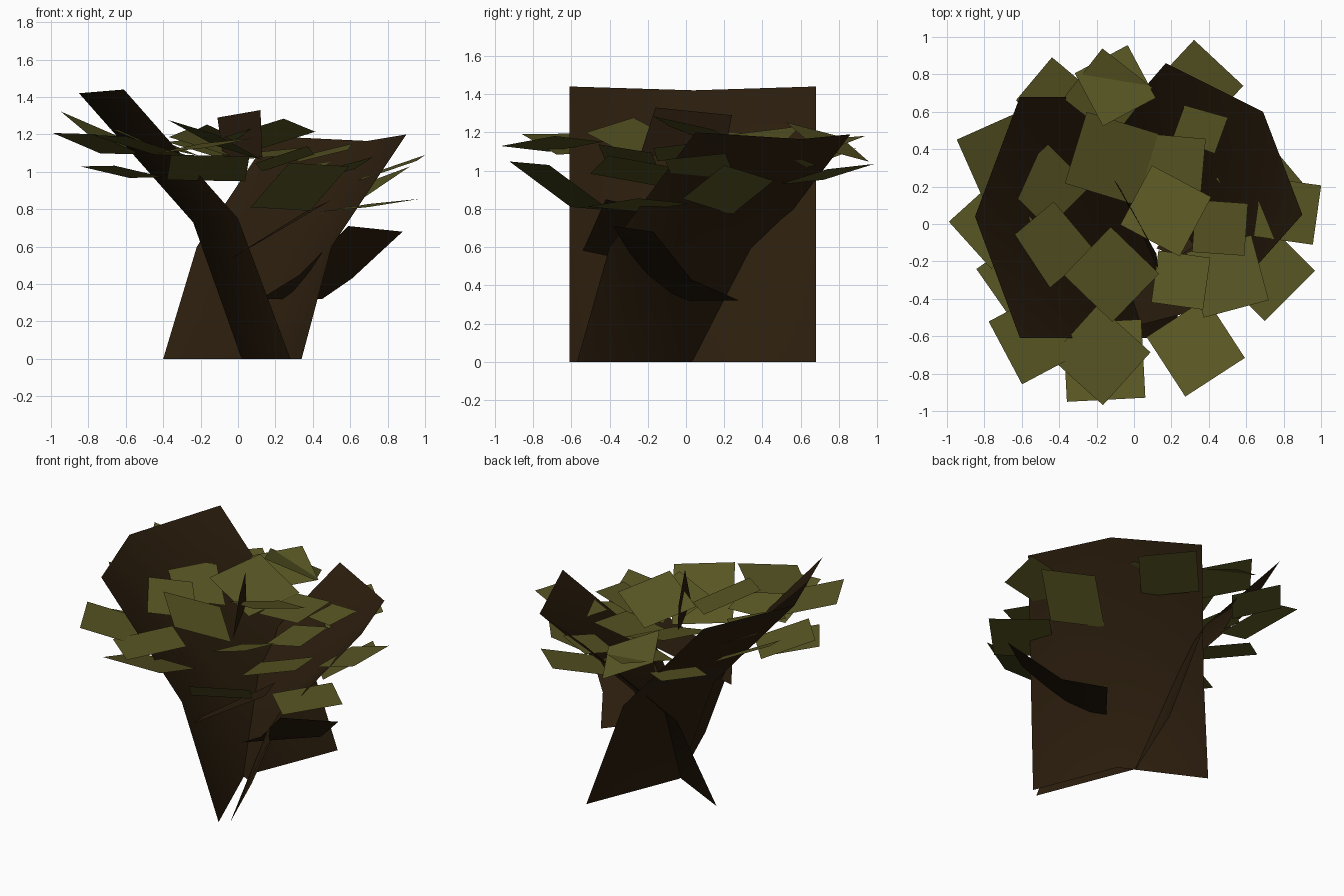
import bpy, math


def material(name, rgb):
    m = bpy.data.materials.new(name)
    m.diffuse_color = (*rgb, 1)
    return m


BARK = material("dark_bark", (0.024, 0.0125, 0.004))
LEAF = material("olive_leaf", (0.098, 0.092, 0.017))


def mesh_object(name, verts, faces, mat):
    me = bpy.data.meshes.new(name)
    me.from_pydata(verts, [], faces)
    me.materials.append(mat)
    ob = bpy.data.objects.new(name, me)
    bpy.context.collection.objects.link(ob)
    return ob


def card(name, rows):
    """Bent sheet: each row runs across the sheet, rows go upward."""
    n = len(rows[0])
    verts = [p for r in rows for p in r]
    faces = [(r * n + c, r * n + c + 1, (r + 1) * n + c + 1, (r + 1) * n + c)
             for r in range(len(rows) - 1) for c in range(n - 1)]
    ob = mesh_object(name, verts, faces, BARK)
    ob.data.shade_smooth()
    return ob


# Large left branch card, folded along its centre line
card("left_trunk_card", [
    [(ex, -0.61, ez), (mx, 0.04, mz), (ex, 0.68, ez)]
    for ex, ez, mx, mz in ((0.28, 0, 0.02, 0), (0.0, 0.75, -0.24, 0.73),
                           (-0.61, 1.44, -0.85, 1.42))])

# Large right-back branch card
card("right_trunk_card", [
    [(0.34, -0.57, 0), (0.12, -0.02, 0), (-0.40, 0.24, 0)],
    [(0.50, -0.40, 0.60), (0.29, 0.15, 0.57), (-0.22, 0.41, 0.60)],
    [(0.90, 0.05, 1.20), (0.69, 0.60, 1.165), (0.17, 0.86, 1.19)]])

# Small side branches
card("side_branch_card", [
    [(0.12, -0.13, 0.32), (0.45, 0.28, 0.32)],
    [(0.33, -0.22, 0.45), (0.61, 0.03, 0.43)],
    [(0.59, -0.38, 0.71), (0.88, -0.17, 0.68)]])
card("front_branch_card", [
    [(-0.08, -0.38, 0.51), (0.35, -0.10, 0.78)],
    [(0.03, -0.54, 0.58), (0.50, -0.42, 0.85)]])
card("top_twig_card", [
    [(-0.08, 0.20, 1.08), (0.13, -0.24, 1.08)],
    [(-0.11, 0.24, 1.29), (0.12, -0.16, 1.33)]])

# Leaves: x, y, z, half size, yaw in degrees, rise along x, rise along y
OUTER = [
    (-0.71, 0.36, 1.19, 0.18, 24, -0.50, 0.15),
    (-0.75, 0.00, 1.15, 0.17, 42, -0.25, -0.20),
    (-0.62, -0.28, 1.00, 0.16, 35, -0.15, -0.12),
    (-0.52, -0.60, 1.14, 0.19, 28, -0.25, -0.12),
    (-0.16, -0.73, 1.02, 0.21, 3, 0.00, -0.32),
    (-0.18, -0.70, 1.14, 0.19, 48, 0.15, 0.05),
    (0.33, -0.66, 0.92, 0.19, 33, 0.30, -0.55),
    (0.70, -0.25, 0.82, 0.19, 45, 0.13, 0.03),
    (0.82, 0.07, 1.02, 0.16, -8, 0.35, 0.05),
    (0.68, 0.22, 0.90, 0.17, 40, 0.55, 0.15),
    (0.33, 0.73, 0.98, 0.18, 47, 0.10, 0.22),
    (-0.10, 0.74, 1.15, 0.16, 28, -0.25, -0.40),
    (-0.42, 0.68, 1.08, 0.15, 50, -0.20, 0.15),
]
INNER = [
    (-0.12, 0.35, 1.15, 0.20, -17, -0.25, 0.20),
    (0.21, 0.31, 1.10, 0.16, -5, 0.10, 0.10),
    (0.17, 0.07, 1.20, 0.18, -28, 0.15, -0.30),
    (0.46, -0.02, 1.10, 0.14, -4, 0.25, 0.10),
    (-0.12, -0.27, 1.17, 0.18, 46, -0.42, -0.12),
    (-0.45, -0.12, 1.16, 0.17, 40, -0.30, 0.10),
    (0.25, -0.30, 1.07, 0.14, -8, 0.30, -0.20),
    (0.50, -0.28, 1.00, 0.18, 15, 0.30, -0.10),
    (0.36, 0.53, 1.02, 0.12, -20, 0.20, 0.15),
    (-0.46, 0.20, 1.14, 0.16, 45, -0.45, 0.15),
    (-0.14, 0.70, 1.13, 0.17, -38, -0.15, 0.20),
]


def leaf(name, x, y, z, h, yaw, sx, sy):
    a = math.radians(yaw)
    verts = []
    for u, v in ((-h, -h), (h, -h), (h, h), (-h, h)):
        dx = u * math.cos(a) - v * math.sin(a)
        dy = u * math.sin(a) + v * math.cos(a)
        verts.append((x + dx, y + dy, z + sx * dx + sy * dy))
    mesh_object(name, verts, [(0, 1, 2, 3)], LEAF)


for label, group in (("outer_leaf", OUTER), ("inner_leaf", INNER)):
    for i, spec in enumerate(group):
        leaf(f"{label}_{i + 1}", *spec)
